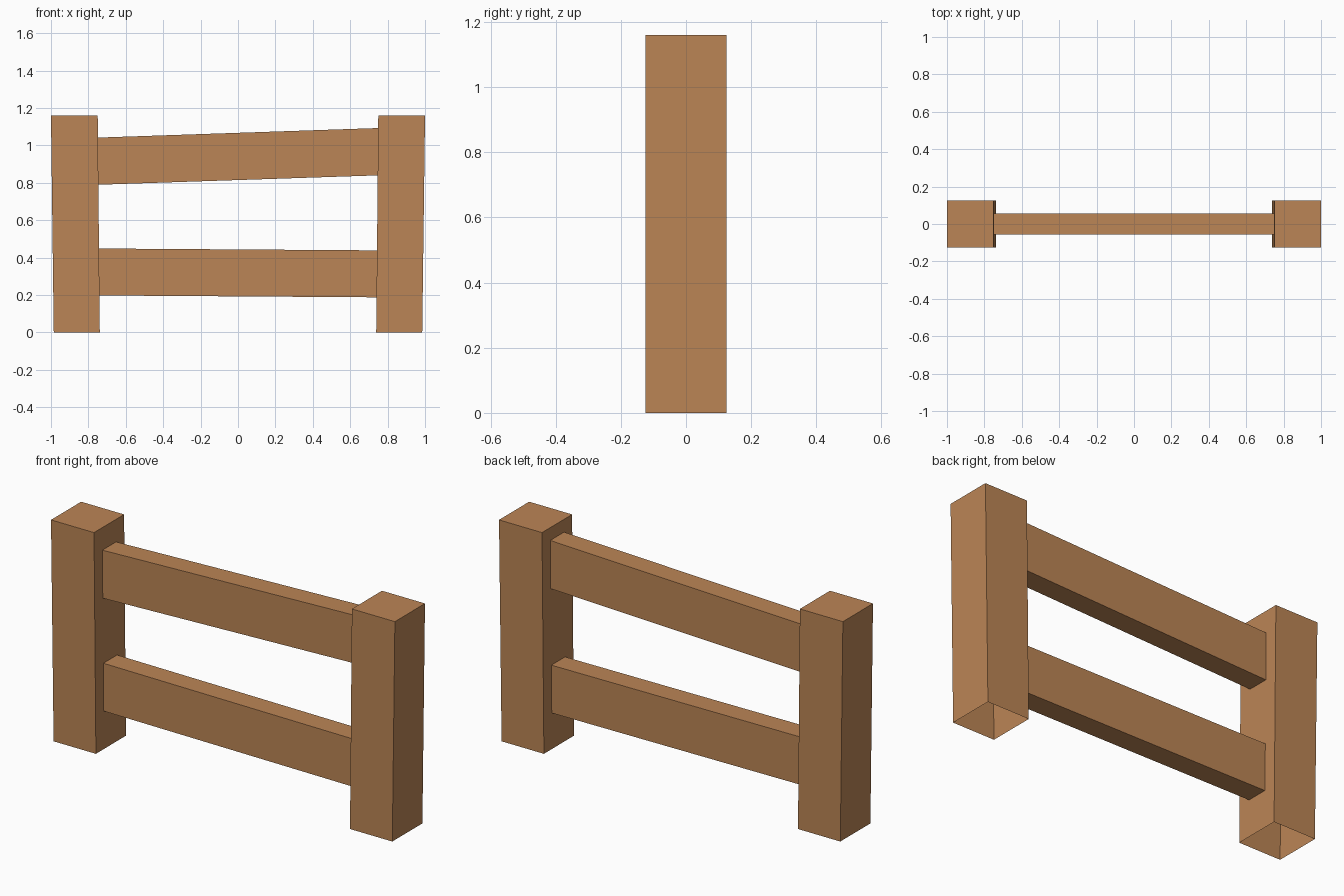
import bpy, bmesh

if "Cube" in bpy.data.objects:
    bpy.data.objects.remove(bpy.data.objects["Cube"])

wood = bpy.data.materials.new("warm_wood")
wood.diffuse_color = (0.50, 0.235, 0.092, 1)
wood.use_nodes = True
wood.node_tree.nodes["Principled BSDF"].inputs["Base Color"].default_value = wood.diffuse_color


def prism(name, start, end, open_ends):
    """Box lofted between two four-corner loops; listed ends stay open."""
    bm = bmesh.new()
    a = [bm.verts.new(p) for p in start]
    b = [bm.verts.new(p) for p in end]
    for i in range(4):
        j = (i + 1) % 4
        bm.faces.new((a[i], a[j], b[j], b[i]))
    if "start" not in open_ends:
        bm.faces.new(a[::-1])
    if "end" not in open_ends:
        bm.faces.new(b)
    mesh = bpy.data.meshes.new(name)
    bm.to_mesh(mesh)
    bm.free()
    mesh.materials.append(wood)
    obj = bpy.data.objects.new(name, mesh)
    bpy.context.collection.objects.link(obj)
    return obj


HEIGHT, HALF_DEPTH, RAIL_HALF = 1.16, 0.125, 0.057


def post_loop(x0, x1, z):
    d = HALF_DEPTH
    return [(x0, -d, z), (x1, -d, z), (x1, d, z), (x0, d, z)]


# Posts lean slightly outwards and are hollow underneath
for side, name in ((-1, "left_post"), (1, "right_post")):
    bottom = sorted((side * 0.739, side * 0.985))
    top = sorted((side * 0.75, side * 1.0))
    prism(name, post_loop(*bottom, 0), post_loop(*top, HEIGHT), ("start",))


def rail_loop(side, z0, z1):
    d = RAIL_HALF
    # end follows the leaning inner face of the post
    x0, x1 = (side * (0.739 + 0.011 * z / HEIGHT) for z in (z0, z1))
    return [(x0, -d, z0), (x1, -d, z1), (x1, d, z1), (x0, d, z0)][::-1]


# Rails: uneven heights at left and right ends
for name, left, right in (("upper_rail", (0.79, 1.042), (0.84, 1.093)),
                          ("lower_rail", (0.198, 0.449), (0.188, 0.439))):
    prism(name, rail_loop(-1, *left)[::-1], rail_loop(1, *right)[::-1],
          ("start", "end"))

# Make the rail sides face outwards
for name in ("upper_rail", "lower_rail"):
    mesh = bpy.data.objects[name].data
    mid = sum(v.co.z for v in mesh.vertices) / 8
    if any(p.normal.z * (p.center.z - mid) + p.normal.y * p.center.y < 0
           for p in mesh.polygons):
        mesh.flip_normals()
